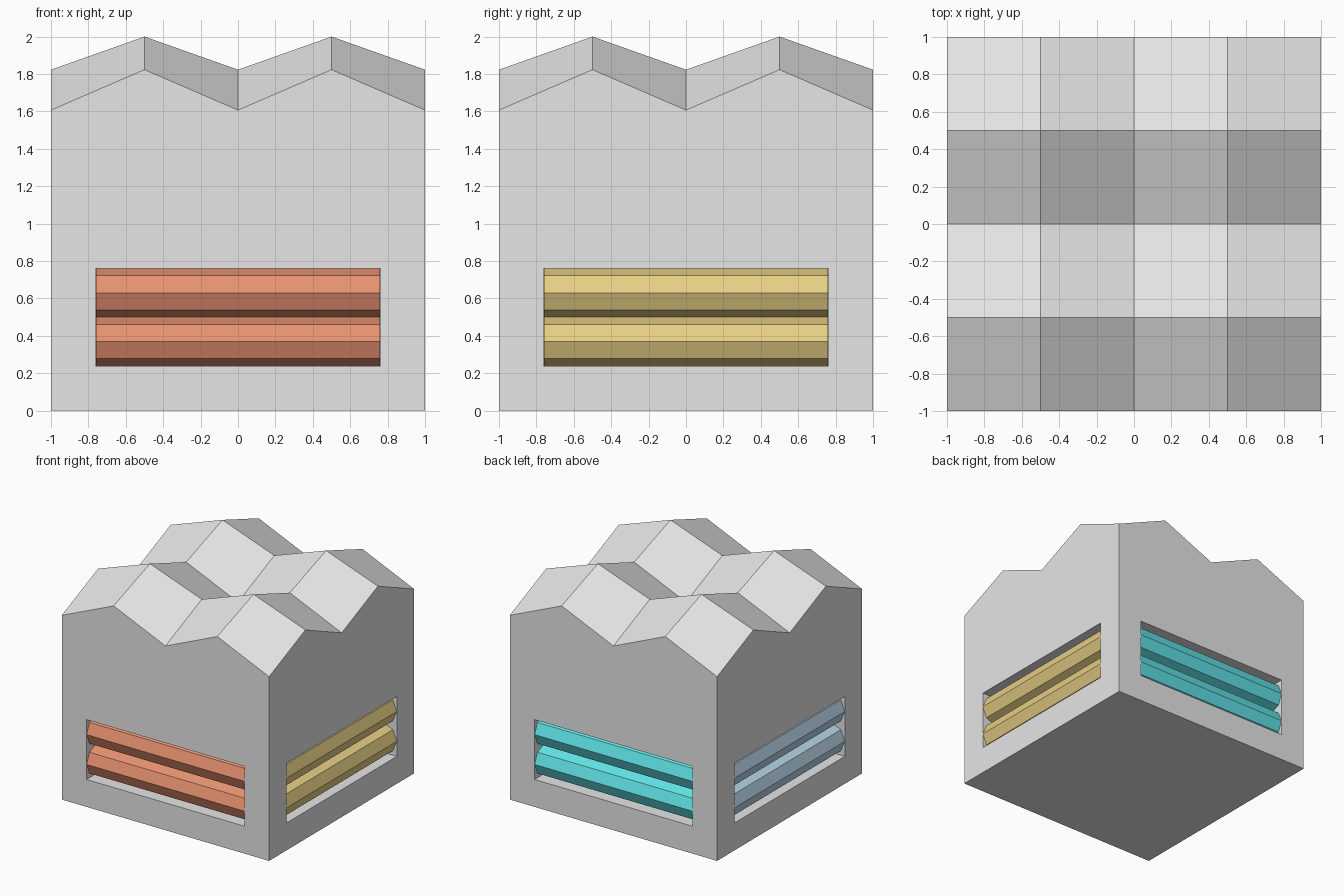
import bpy, bmesh, math
from mathutils import Matrix, Vector

if "Cube" in bpy.data.objects:
    bpy.data.objects.remove(bpy.data.objects["Cube"])


def material(name, rgb):
    m = bpy.data.materials.new(name)
    lin = [((c / 255 + 0.055) / 1.055) ** 2.4 for c in rgb]
    m.diffuse_color = (*lin, 1)
    m.use_nodes = True
    m.node_tree.nodes["Principled BSDF"].inputs["Base Color"].default_value = m.diffuse_color
    return m


def make_object(name, bm, mat=None):
    bmesh.ops.recalc_face_normals(bm, faces=bm.faces[:])
    me = bpy.data.meshes.new(name)
    bm.to_mesh(me)
    bm.free()
    ob = bpy.data.objects.new(name, me)
    bpy.context.collection.objects.link(ob)
    if mat:
        me.materials.append(mat)
    return ob


grey = material("light grey", (230, 230, 230))
sides = [  # name, turn about z, colour
    ("front", 0, material("orange", (232, 147, 113))),
    ("right", 90, material("yellow", (232, 208, 134))),
    ("back", 180, material("cyan", (98, 229, 232))),
    ("left", 270, material("pale blue", (183, 213, 232))),
]

# Body: block with a folded top of four peaks
bm = bmesh.new()
bmesh.ops.create_grid(bm, x_segments=4, y_segments=4, size=1)
heights = [1.607, 1.823, 2.0]
for v in bm.verts:
    ridges = sum(abs(abs(c) - 0.5) < 0.01 for c in v.co.xy)
    v.co.z = heights[ridges]
rim = [e for e in bm.edges if e.is_boundary]
new = bmesh.ops.extrude_edge_only(bm, edges=rim)["geom"]
for v in new:
    if isinstance(v, bmesh.types.BMVert):
        v.co.z = 0
bmesh.ops.contextual_create(bm, geom=[g for g in new if isinstance(g, bmesh.types.BMEdge)])
body = make_object("body", bm, grey)

# Recess cutter: one slot in each side
bm = bmesh.new()
for _, turn, _ in sides:
    bmesh.ops.create_cube(bm, size=1, matrix=Matrix.Rotation(math.radians(turn), 4, 'Z')
                          @ Matrix.Translation((0, -0.97, 0.5))
                          @ Matrix.Diagonal((1.522, 0.4, 0.522, 1)))
cutter = make_object("recess_cutter", bm, grey)
cutter.hide_render = True
mod = body.modifiers.new("recesses", 'BOOLEAN')
mod.operation = 'DIFFERENCE'
mod.solver = 'EXACT'
mod.object = cutter
bpy.context.view_layer.objects.active = body
bpy.ops.object.modifier_apply(modifier=mod.name)
bpy.data.objects.remove(cutter)

# Rollers: two eight-sided bars in each recess, front corner flush with the side
for name, turn, mat in sides:
    bm = bmesh.new()
    for z in (0.37, 0.63):
        ring = [bm.verts.new((-0.76, -0.87 + 0.13 * math.cos(i * math.pi / 4),
                              z + 0.13 * math.sin(i * math.pi / 4))) for i in range(8)]
        cap = bm.faces.new(ring)
        ext = bmesh.ops.extrude_face_region(bm, geom=[cap], use_keep_orig=True)["geom"]
        bmesh.ops.translate(bm, vec=Vector((1.52, 0, 0)),
                            verts=[g for g in ext if isinstance(g, bmesh.types.BMVert)])
    bm.transform(Matrix.Rotation(math.radians(turn), 4, 'Z'))
    make_object(name + "_rollers", bm, mat)
